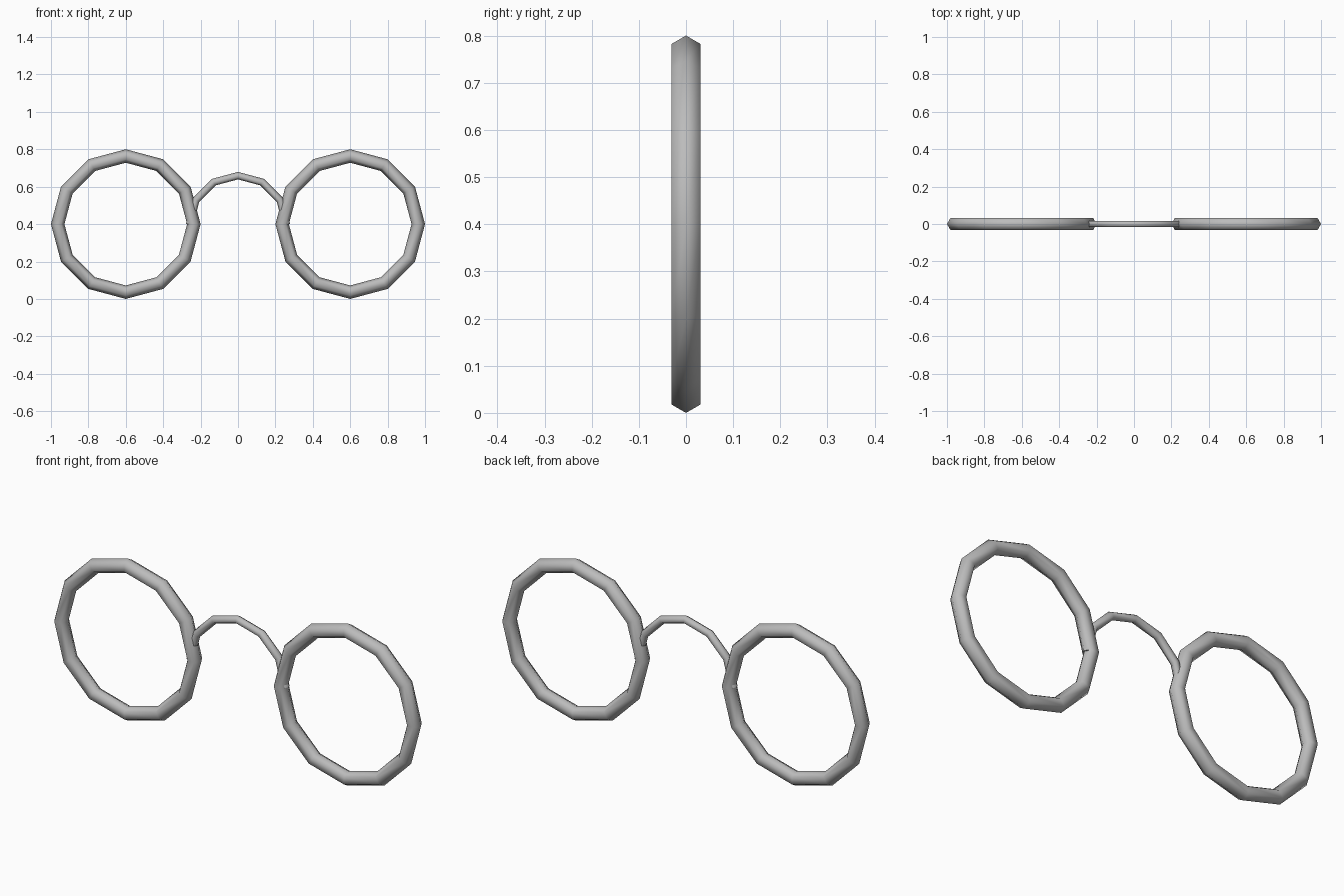
import bpy
import bmesh
from math import sin, cos, tau

cube = bpy.data.objects.get("Cube")
if cube:
    bpy.data.objects.remove(cube)

metal = bpy.data.materials.new("grey_metal")
metal.use_nodes = True
grey = (0.5, 0.5, 0.5, 1)
metal.diffuse_color = grey
metal.node_tree.nodes["Principled BSDF"].inputs["Base Color"].default_value = grey

AXIS_Z = 0.4      # height of the lens centres
STEPS = 12        # segments in a full turn
SIDES = 6         # sides of the wire


def wire_arc(name, x, radius, thickness, steps):
    """Sweep a hexagonal wire around the y axis, starting at +x."""
    bm = bmesh.new()
    closed = steps == STEPS
    rings = []
    for i in range(steps if closed else steps + 1):
        a = tau * i / STEPS
        ring = []
        for j in range(SIDES):
            b = tau * j / SIDES
            r = radius + thickness * cos(b)
            ring.append(bm.verts.new((r * cos(a), thickness * sin(b), r * sin(a))))
        rings.append(ring)
    for i in range(steps):
        p, q = rings[i], rings[(i + 1) % len(rings)]
        for j in range(SIDES):
            k = (j + 1) % SIDES
            bm.faces.new((p[j], p[k], q[k], q[j]))
    if not closed:
        bm.faces.new(rings[0])
        bm.faces.new(rings[-1])
    bmesh.ops.recalc_face_normals(bm, faces=bm.faces)
    for face in bm.faces:
        face.smooth = len(face.verts) == 4
    mesh = bpy.data.meshes.new(name)
    bm.to_mesh(mesh)
    bm.free()
    mesh.materials.append(metal)
    obj = bpy.data.objects.new(name, mesh)
    obj.location = (x, 0, AXIS_Z)
    bpy.context.collection.objects.link(obj)


# Lens rims
for side, x in (("left", 0.6), ("right", -0.6)):
    wire_arc(side + "_rim", x, 0.364, 0.036, STEPS)

# Nose bridge
wire_arc("nose_bridge", 0, 0.259, 0.02, STEPS // 2)
